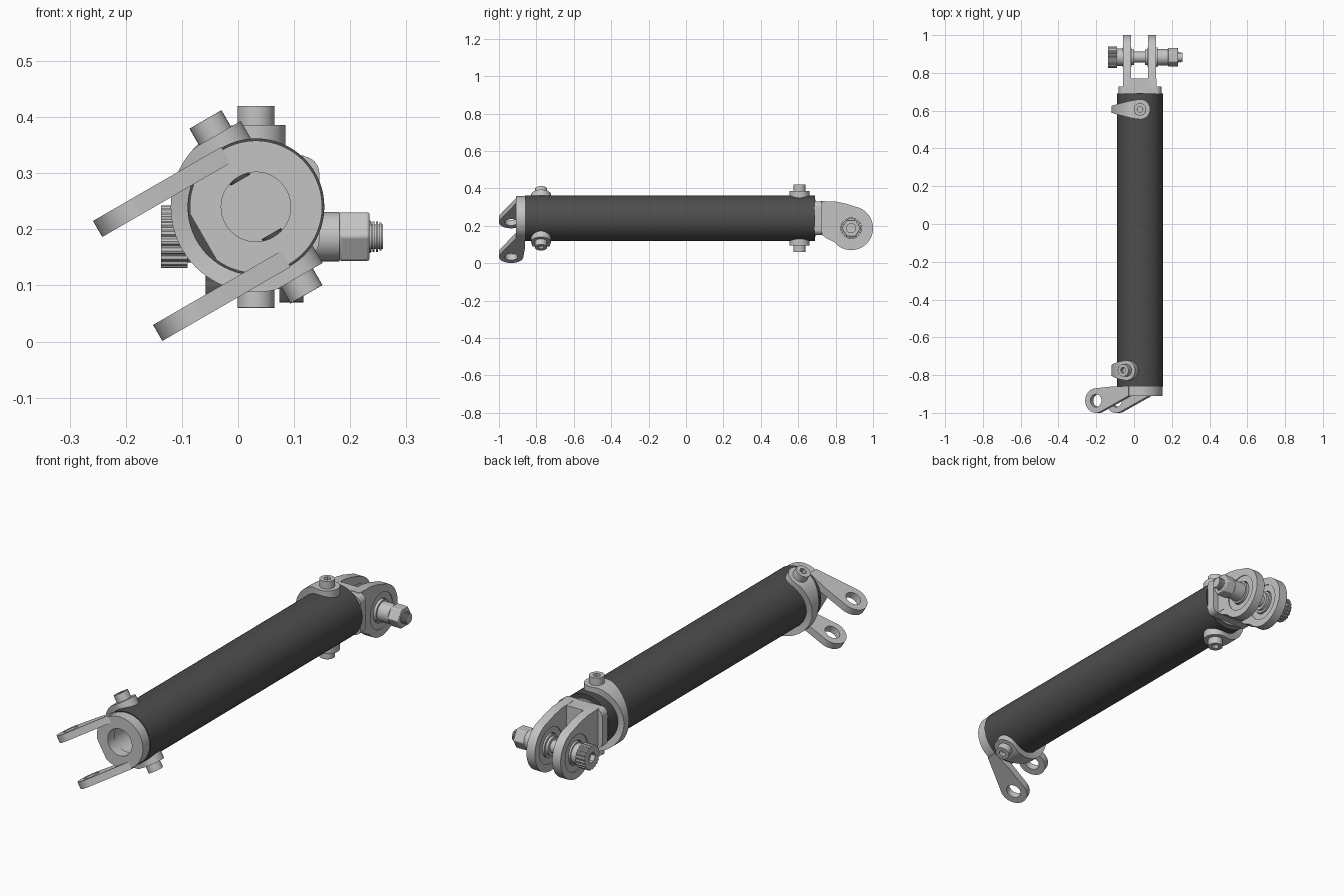
import bpy, bmesh, math
from mathutils import Matrix, Vector

if "Cube" in bpy.data.objects:
    bpy.data.objects.remove(bpy.data.objects["Cube"])


def material(name, v):
    m = bpy.data.materials.new(name)
    m.diffuse_color = (v, v, v, 1)
    m.use_nodes = True
    m.node_tree.nodes["Principled BSDF"].inputs["Base Color"].default_value = m.diffuse_color
    return m


METAL = material("light metal", 0.55)
DARK = material("dark tube", 0.075)


def finish(ob, name, mat, bevel=0.0):
    ob.name = name
    ob.data.materials.clear()
    ob.data.materials.append(mat)
    bm = bmesh.new()
    bm.from_mesh(ob.data)
    bmesh.ops.remove_doubles(bm, verts=bm.verts, dist=1e-5)
    bmesh.ops.recalc_face_normals(bm, faces=bm.faces)
    bm.to_mesh(ob.data)
    bm.free()
    bpy.ops.object.select_all(action='DESELECT')
    ob.select_set(True)
    bpy.context.view_layer.objects.active = ob
    if bevel:
        b = ob.modifiers.new("edge", 'BEVEL')
        b.width, b.segments, b.limit_method = bevel, 2, 'ANGLE'
        b.angle_limit = math.radians(40)
    bpy.ops.object.shade_smooth_by_angle(angle=math.radians(35))
    return ob


def plate(name, loops, depth, frame, mat=METAL, bevel=0.0):
    """Extrude an outline (and its holes) along local z, centred on the frame."""
    cu = bpy.data.curves.new(name, 'CURVE')
    cu.dimensions, cu.fill_mode, cu.extrude = '2D', 'BOTH', depth / 2
    for loop in loops:
        sp = cu.splines.new('POLY')
        sp.points.add(len(loop) - 1)
        for p, (x, y) in zip(sp.points, loop):
            p.co = (x, y, 0, 1)
        sp.use_cyclic_u = True
    ob = bpy.data.objects.new(name, cu)
    bpy.context.collection.objects.link(ob)
    ob.matrix_world = frame
    bpy.ops.object.select_all(action='DESELECT')
    ob.select_set(True)
    bpy.context.view_layer.objects.active = ob
    bpy.ops.object.convert(target='MESH')
    return finish(bpy.context.object, name, mat, bevel)


def arc(cx, cy, r, a0, a1, n=24):
    return [(cx + r * math.cos(math.radians(a0 + (a1 - a0) * i / n)),
             cy + r * math.sin(math.radians(a0 + (a1 - a0) * i / n))) for i in range(n + 1)]


def circle(r, n=48, cx=0, cy=0):
    return arc(cx, cy, r, 0, 360, n)[:-1]


def frame(x, y, z, origin=(0, 0, 0)):
    m = Matrix((x, y, z)).transposed().to_4x4()
    m.translation = origin
    return m


X, Y, Z = Vector((1, 0, 0)), Vector((0, 1, 0)), Vector((0, 0, 1))
REAR = Matrix.Translation((0.032, 0, 0.24))
FRONT = REAR @ Matrix.Rotation(math.radians(-30), 4, 'Y')   # front end is twisted


def along_y(y):
    return frame(X, Z, -Y, (0, y, 0))


# Hollow tube with plugs in both ends
plate("tube", [circle(0.122, 64), circle(0.1, 64)], 1.55, REAR @ along_y(-0.085), DARK)
plate("front_plug", [circle(0.1), circle(0.066)], 0.21, REAR @ along_y(-0.755))
plate("rear_plug", [circle(0.1)], 0.2, REAR @ along_y(0.593))


# Curved strap around one side of the tube, narrowing in the middle
def strap(name, base, y0):
    half = []
    for i in range(13):
        x = 0.053 * math.cos(math.pi * i / 24) if i < 12 else 0
        half.append(((x, 0.146), (x, math.sqrt(0.121 ** 2 - x * x))))
    for a in range(100, 181, 5):
        c, s = math.cos(math.radians(a)), math.sin(math.radians(a))
        r = min(0.152, 0.146 / max(s, 0.01))
        half.append(((r * c, r * s), (0.121 * c, 0.121 * s)))
    stations = half + [((o[0], -o[1]), (i[0], -i[1])) for o, i in reversed(half[:-1])]
    bm = bmesh.new()
    rows = []
    for o, i in stations:
        x = o[0]
        w = math.sqrt(max(0.0533 ** 2 - x * x, 0)) if x > 0 else 0.0533 - 0.035 * (-x / 0.152) ** 1.3
        rows.append([bm.verts.new((p[0], y0 + s * w, p[1])) for p, s in ((o, -1), (o, 1), (i, 1), (i, -1))])
    for a, b in zip(rows, rows[1:]):
        for k in range(4):
            bm.faces.new((a[k], a[(k + 1) % 4], b[(k + 1) % 4], b[k]))
    bm.faces.new(rows[0])
    bm.faces.new(rows[-1])
    me = bpy.data.meshes.new(name)
    bm.to_mesh(me)
    bm.free()
    ob = bpy.data.objects.new(name, me)
    bpy.context.collection.objects.link(ob)
    ob.matrix_world = base
    finish(ob, name, METAL)


# Strap and its two socket bolts at each end
for end, base, y in (("front", FRONT, -0.775), ("rear", REAR, 0.607)):
    strap(end + "_strap", base, y)
    for s, side in ((1, "upper"), (-1, "lower")):
        label = f"{end}_{side}_bolt"
        at = lambda h: base @ Matrix.Translation((0, y, s * h))
        plate(label + "_head", [circle(0.033, 32), circle(0.016, 6)], 0.036, at(0.162), bevel=0.004)
        plate(label + "_socket_floor", [circle(0.02, 24)], 0.012, at(0.152))
        plate(label + "_shank", [circle(0.02, 24)], 0.09, at(0.1), DARK)

# Front cap: disc cut flat on one side, with a bore
flat = math.degrees(math.acos(-0.108 / 0.118))
plate("front_cap", [arc(0, 0, 0.118, -flat, flat, 60), circle(0.062)], 0.05, FRONT @ along_y(-0.885))

# Two angled lugs with eyes
lug = [(0, -0.91), (0, -0.86), (-0.1, -0.86)] + arc(-0.199, -0.935, 0.065, 95, 288, 32)
for s, side in ((1, "upper"), (-1, "lower")):
    plate(side + "_lug", [lug, circle(0.034, 32, -0.199, -0.935)], 0.033,
          FRONT @ Matrix.Translation((0, 0, s * 0.107)))

# Rear clevis: rounded flange, bridge block and two ears
hx, hz, r = 0.113, 0.09, 0.03
flange = [p for sx, sz, a in ((1, 1, 0), (-1, 1, 90), (-1, -1, 180), (1, -1, 270))
          for p in arc(sx * (hx - r), sz * (hz - r), r, a, a + 90, 8)]
plate("clevis_flange", [flange], 0.04, REAR @ along_y(0.708))
bridge = [(-0.087, -0.088), (0.087, -0.088), (0.087, 0.09), (-0.087, 0.09)]
plate("clevis_bridge", [bridge], 0.05, REAR @ along_y(0.745))

PY, PZ = 0.883, 0.187


def pin_disc(name, x0, x1, loops, mat=METAL, bevel=0.0):
    return plate(name, loops, x1 - x0, frame(Y, Z, X, ((x0 + x1) / 2, PY, PZ)), mat, bevel)


ear = ([(-0.163, -0.03), (-0.13, -0.055)] + arc(0, 0, 0.117, -140, 78, 40)
       + [(-0.03, 0.132), (-0.08, 0.142), (-0.163, 0.145)])
for x0, x1, side in ((-0.058, -0.015, "left"), (0.074, 0.117, "right")):
    pin_disc(side + "_ear", x0, x1, [ear, circle(0.083)])
    pin_disc(side + "_bearing_race", x0 + 0.004, x1 - 0.004, [circle(0.083), circle(0.055)])
    pin_disc(side + "_bearing_core", x0 - 0.003, x1 + 0.003, [circle(0.052), circle(0.028)])

# Cross pin: knurled head, spacers, nut and threaded tip
pin_disc("pin_shaft", -0.115, 0.236, [circle(0.029, 32)])
knurl = [p for i in range(40) for p in arc(0, 0, 0.056 if i % 2 else 0.052, i * 9, i * 9 + 5, 1)]
pin_disc("knurled_head", -0.137, -0.09, [knurl, circle(0.025, 6)])
pin_disc("head_spacer", -0.09, -0.058, [circle(0.046)])
pin_disc("left_inner_spacer", -0.015, 0.0, [circle(0.042)])
pin_disc("right_inner_spacer", 0.059, 0.074, [circle(0.042)])
pin_disc("nut_washer", 0.117, 0.124, [circle(0.052)])
pin_disc("nut_sleeve", 0.124, 0.181, [circle(0.044)], bevel=0.003)
pin_disc("hex_nut", 0.181, 0.234, [circle(0.05, 6)], bevel=0.004)
for i in range(4):
    x = 0.234 + i * 0.006
    pin_disc(f"thread_ridge_{i + 1}", x, x + 0.0035, [circle(0.027 - 0.002 * (i == 3), 32)])
pin_disc("thread_core", 0.23, 0.258, [circle(0.022, 32)])
